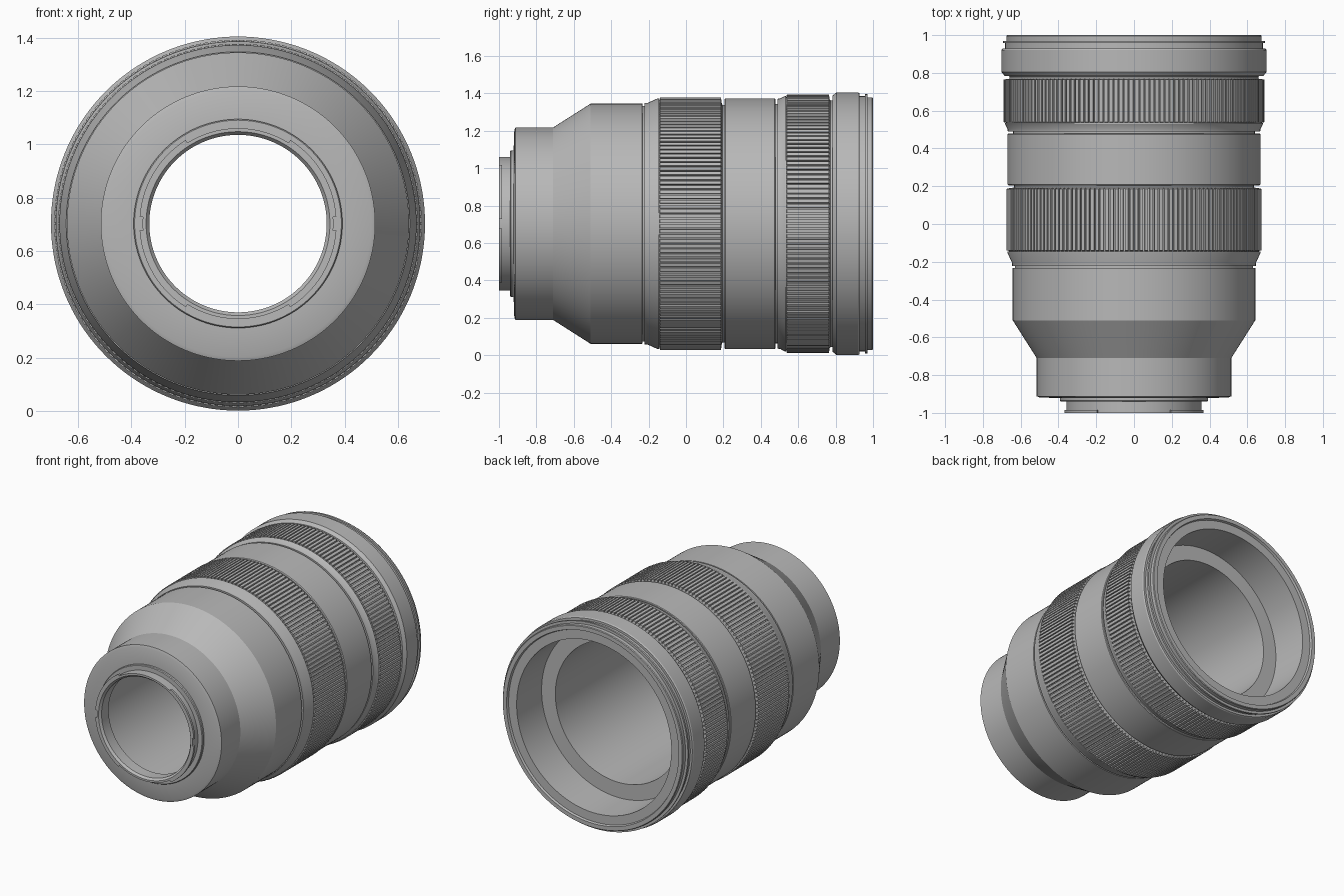
import bpy, bmesh, math

if "Cube" in bpy.data.objects:
    bpy.data.objects.remove(bpy.data.objects["Cube"])

CZ = 0.703      # height of the optical axis
SEG = 144       # segments around the barrel

grey = bpy.data.materials.new("barrel grey")
grey.diffuse_color = (0.48, 0.48, 0.48, 1)
grey.use_nodes = True
grey.node_tree.nodes["Principled BSDF"].inputs["Base Color"].default_value = grey.diffuse_color


def finish(name, bm, smooth=True):
    mesh = bpy.data.meshes.new(name)
    bm.to_mesh(mesh)
    bm.free()
    mesh.materials.append(grey)
    obj = bpy.data.objects.new(name, mesh)
    bpy.context.collection.objects.link(obj)
    if smooth:
        bpy.ops.object.select_all(action='DESELECT')
        obj.select_set(True)
        bpy.context.view_layer.objects.active = obj
        bpy.ops.object.shade_smooth_by_angle(angle=math.radians(25))
    return obj


def point(r, y, a):
    return (r * math.cos(a), y, CZ + r * math.sin(a))


def lathe(name, profile):
    """Revolve (y, r) points about the axis; outside runs rear to front."""
    bm = bmesh.new()
    rings = [[bm.verts.new(point(r, y, 2 * math.pi * j / SEG)) for j in range(SEG)]
             for y, r in profile]
    for a, b in zip(rings, rings[1:]):
        for j in range(SEG):
            k = (j + 1) % SEG
            bm.faces.new((a[j], b[j], b[k], a[k]))
    return finish(name, bm)


def ribs(name, y0, y1, r0, r1, count):
    """Raised grip bars around the barrel, slightly bevelled at both ends."""
    bm = bmesh.new()
    step = 2 * math.pi / count
    for i in range(count):
        a0, a1 = (i + 0.12) * step, (i + 0.88) * step
        t0, t1 = a0 + 0.04 * step, a1 - 0.04 * step
        low = [bm.verts.new(point(r0, y, a)) for y, a in
               ((y0, a0), (y1, a0), (y1, a1), (y0, a1))]
        top = [bm.verts.new(point(r1, y, a)) for y, a in
               ((y0 + .004, t0), (y1 - .004, t0), (y1 - .004, t1), (y0 + .004, t1))]
        bm.faces.new(top)
        for k in range(4):
            n = (k + 1) % 4
            bm.faces.new((low[k], low[n], top[n], top[k]))
    return finish(name, bm, False)


def arc_lug(name, y0, y1, r0, r1, deg0, deg1, n=14):
    """Curved bayonet tab."""
    bm = bmesh.new()
    rows = []
    for i in range(n + 1):
        a = math.radians(deg0 + (deg1 - deg0) * i / n)
        rows.append([bm.verts.new(point(r, y, a)) for y, r in
                     ((y0, r0), (y0, r1), (y1, r1), (y1, r0))])
    for a, b in zip(rows, rows[1:]):
        for k in range(4):
            m = (k + 1) % 4
            bm.faces.new((a[k], a[m], b[m], b[k]))
    bm.faces.new(rows[0])
    bm.faces.new(rows[-1][::-1])
    bmesh.ops.recalc_face_normals(bm, faces=bm.faces)
    return finish(name, bm)


# rear mount: inner lip, tube and collar
lathe("rear_mount", [(-0.91, 0.47), (-0.91, 0.333), (-0.985, 0.333), (-1.0, 0.345),
                     (-1.0, 0.358), (-0.94, 0.358), (-0.94, 0.388), (-0.935, 0.392),
                     (-0.922, 0.392)])
for i, (a, b) in enumerate(((4, 58), (122, 176), (184, 238), (302, 356))):
    arc_lug(f"bayonet_tab_{i + 1}", -1.0, -0.985, 0.35, 0.37, a, b)

# rear barrel: flange face, narrow neck, cone and wide section
lathe("rear_barrel", [(-0.922, 0.39), (-0.918, 0.50), (-0.912, 0.515), (-0.71, 0.515),
                      (-0.51, 0.642), (-0.234, 0.642), (-0.232, 0.63), (-0.222, 0.63)])

# wide grip ring
lathe("rear_grip_ring", [(-0.222, 0.63), (-0.222, 0.645), (-0.205, 0.646), (-0.152, 0.67),
                         (-0.145, 0.67), (-0.145, 0.662), (0.188, 0.662), (0.19, 0.65),
                         (0.195, 0.635), (0.205, 0.635)])
ribs("rear_grip_ribs", -0.143, 0.19, 0.658, 0.675, 160)

# middle barrel
lathe("middle_barrel", [(0.205, 0.635), (0.205, 0.665), (0.21, 0.67), (0.474, 0.67),
                        (0.478, 0.666), (0.478, 0.64), (0.49, 0.64)])

# narrow grip ring
lathe("front_grip_ring", [(0.49, 0.64), (0.49, 0.668), (0.505, 0.67), (0.53, 0.684),
                          (0.535, 0.684), (0.535, 0.677), (0.765, 0.677), (0.767, 0.665),
                          (0.772, 0.66), (0.782, 0.66)])
ribs("front_grip_ribs", 0.535, 0.768, 0.672, 0.69, 160)

# front barrel, filter rim and stepped bore
lathe("front_barrel", [(0.782, 0.66), (0.784, 0.685), (0.805, 0.702), (0.92, 0.702),
                       (0.928, 0.697), (0.928, 0.682), (0.957, 0.682), (0.957, 0.693),
                       (0.97, 0.693), (0.97, 0.676), (0.995, 0.676), (1.0, 0.672),
                       (1.0, 0.645), (0.985, 0.64), (0.985, 0.58), (0.725, 0.575),
                       (0.725, 0.472)])

# straight inner tube
lathe("inner_tube", [(0.725, 0.472), (-0.91, 0.47)])
